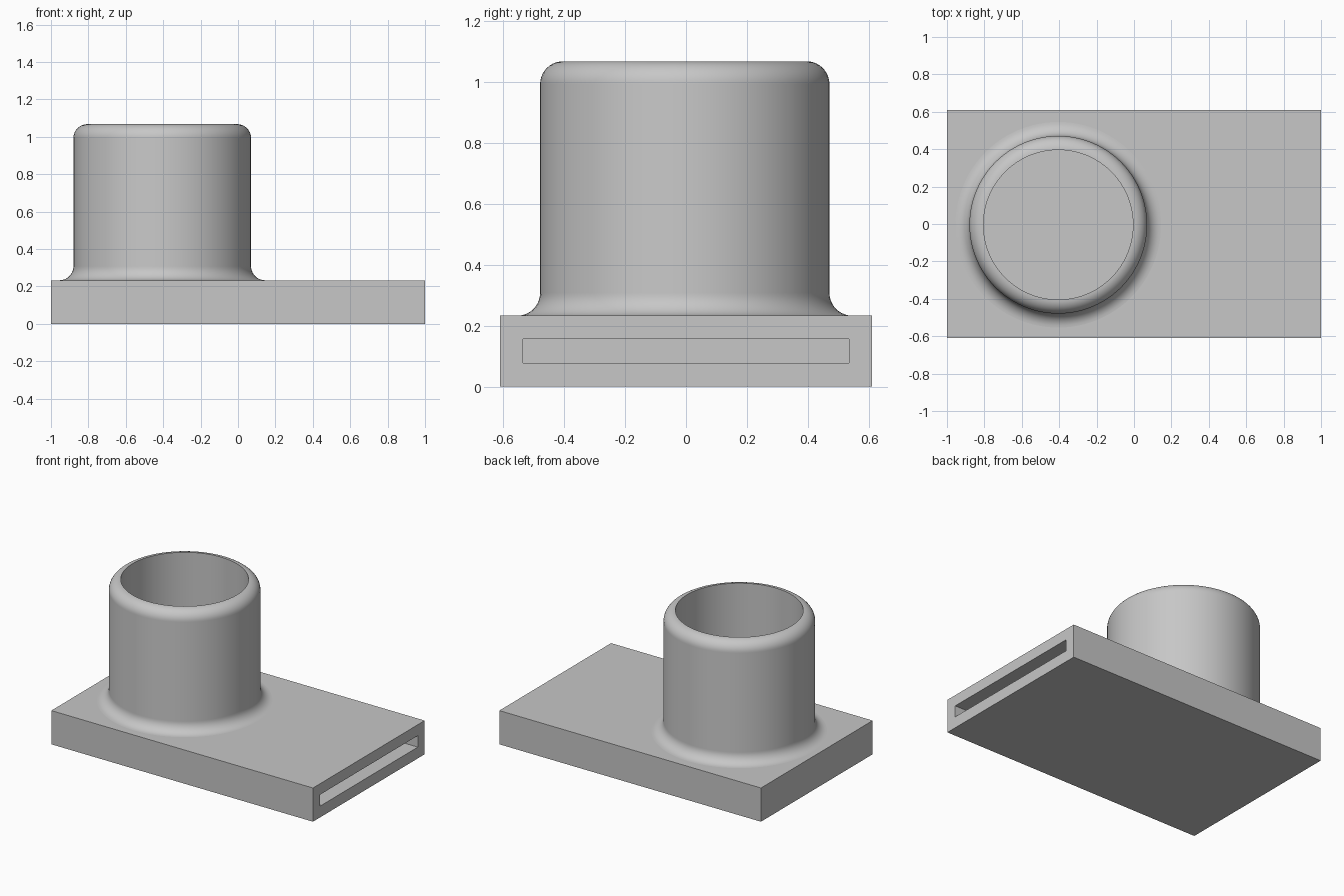
import bpy
import bmesh
from math import sin, cos, pi
from mathutils import Matrix, Vector

cube = bpy.data.objects.get("Cube")
if cube:
    bpy.data.objects.remove(cube, do_unlink=True)

CENTRE = Vector((-0.405, -0.004, 0))
BORE, OUTER, ROUND = 0.40, 0.475, 0.075
PLATE_TOP, TUBE_TOP = 0.233, 1.068
SLOT_LOW, SLOT_HIGH = 0.078, 0.157
SEGMENTS = 96

grey = bpy.data.materials.new("light grey")
grey.use_nodes = True
colour = (0.57, 0.57, 0.57, 1)
grey.diffuse_color = colour
grey.node_tree.nodes["Principled BSDF"].inputs["Base Color"].default_value = colour


def add_object(name, bm):
    bmesh.ops.recalc_face_normals(bm, faces=bm.faces)
    mesh = bpy.data.meshes.new(name)
    bm.to_mesh(mesh)
    bm.free()
    mesh.materials.append(grey)
    obj = bpy.data.objects.new(name, mesh)
    bpy.context.collection.objects.link(obj)
    return obj


def box(name, low, high):
    low, high = Vector(low), Vector(high)
    bm = bmesh.new()
    place = Matrix.Translation((low + high) / 2) @ Matrix.Diagonal((*(high - low), 1))
    bmesh.ops.create_cube(bm, size=1, matrix=place)
    return add_object(name, bm)


def arc(r, z, start, end, steps=10):
    angles = [start + (end - start) * i / steps for i in range(steps + 1)]
    return [(r + ROUND * cos(a), z + ROUND * sin(a)) for a in angles]


def lathe(name, profile):
    bm = bmesh.new()
    verts = [bm.verts.new(CENTRE + Vector((r, 0, z))) for r, z in profile]
    edges = [bm.edges.new(pair) for pair in zip(verts, verts[1:])]
    bmesh.ops.spin(bm, geom=verts + edges, cent=CENTRE, axis=(0, 0, 1),
                   angle=2 * pi, steps=SEGMENTS, use_merge=True)
    bmesh.ops.remove_doubles(bm, verts=bm.verts, dist=1e-5)
    return add_object(name, bm)


# Hollow base plate, open at one end and under the tube
plate = box("base_plate", (-1, -0.61, 0), (1, 0.61, PLATE_TOP))
slot = box("slot_cutter", (-0.925, -0.535, SLOT_LOW), (1.1, 0.535, SLOT_HIGH))
middle = (SLOT_LOW + SLOT_HIGH) / 2
bore = lathe("bore_cutter", [(0, middle), (BORE, middle), (BORE, 0.4), (0, 0.4)])
for cutter in (slot, bore):
    cut = plate.modifiers.new(cutter.name, "BOOLEAN")
    cut.operation, cut.solver, cut.object = "DIFFERENCE", "EXACT", cutter
    cutter.hide_render = True
    cutter.hide_set(True)

# Upright tube with a rounded rim and a flared foot
profile = [(BORE, PLATE_TOP), (BORE, TUBE_TOP)]
profile += arc(OUTER - ROUND, TUBE_TOP - ROUND, pi / 2, 0)[1:]
profile += arc(OUTER + ROUND, PLATE_TOP + ROUND, pi, 1.5 * pi)
tube = lathe("tube", profile)

bpy.ops.object.select_all(action="DESELECT")
tube.select_set(True)
bpy.context.view_layer.objects.active = tube
bpy.ops.object.shade_smooth_by_angle(angle=pi / 5)
